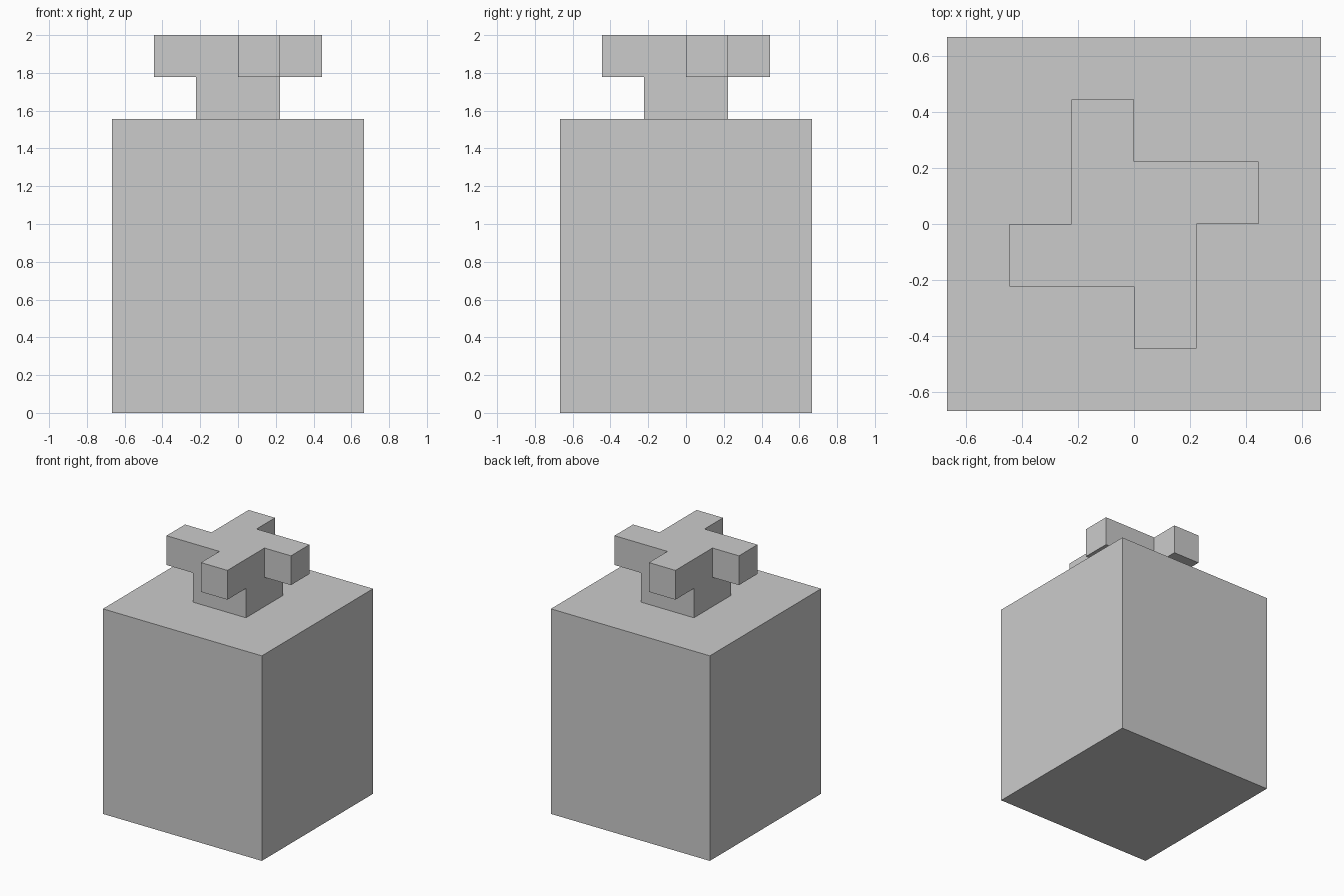
import bpy
import bmesh

if "Cube" in bpy.data.objects:
    bpy.data.objects.remove(bpy.data.objects["Cube"])

U = 2 / 9  # one grid cell of the model


def add_object(name, bm):
    bmesh.ops.recalc_face_normals(bm, faces=bm.faces)
    mesh = bpy.data.meshes.new(name)
    bm.to_mesh(mesh)
    bm.free()
    obj = bpy.data.objects.new(name, mesh)
    bpy.context.collection.objects.link(obj)
    return obj


# Body block with the square neck raised from its top, open where the cap sits
bm = bmesh.new()
bmesh.ops.create_cube(bm, size=1)
for v in bm.verts:
    v.co = (v.co.x * 6 * U, v.co.y * 6 * U, (v.co.z + 0.5) * 7 * U)
top = max(bm.faces, key=lambda f: f.calc_center_median().z)
bmesh.ops.inset_individual(bm, faces=[top], thickness=2 * U, use_even_offset=True)
neck = bmesh.ops.extrude_discrete_faces(bm, faces=[top])["faces"][0]
bmesh.ops.translate(bm, verts=neck.verts, vec=(0, 0, U))
bmesh.ops.delete(bm, geom=[neck], context="FACES_ONLY")
add_object("body_and_neck", bm)

# Pinwheel cap: one arm profile turned four times around the centre
bm = bmesh.new()
arm = [(-1, 1), (-1, 2), (0, 2), (0, 1)]
lower, upper = [], []
for turn in range(4):
    base = [bm.verts.new((x * U, y * U, 8 * U)) for x, y in arm]
    bm.faces.new(base)  # underside of the overhanging arm
    lower += base
    upper += [bm.verts.new((x * U, y * U, 9 * U)) for x, y in arm]
    arm = [(y, -x) for x, y in arm]
for i in range(len(lower)):
    j = (i + 1) % len(lower)
    bm.faces.new((lower[i], lower[j], upper[j], upper[i]))
bm.faces.new(upper)
add_object("pinwheel_cap", bm)
